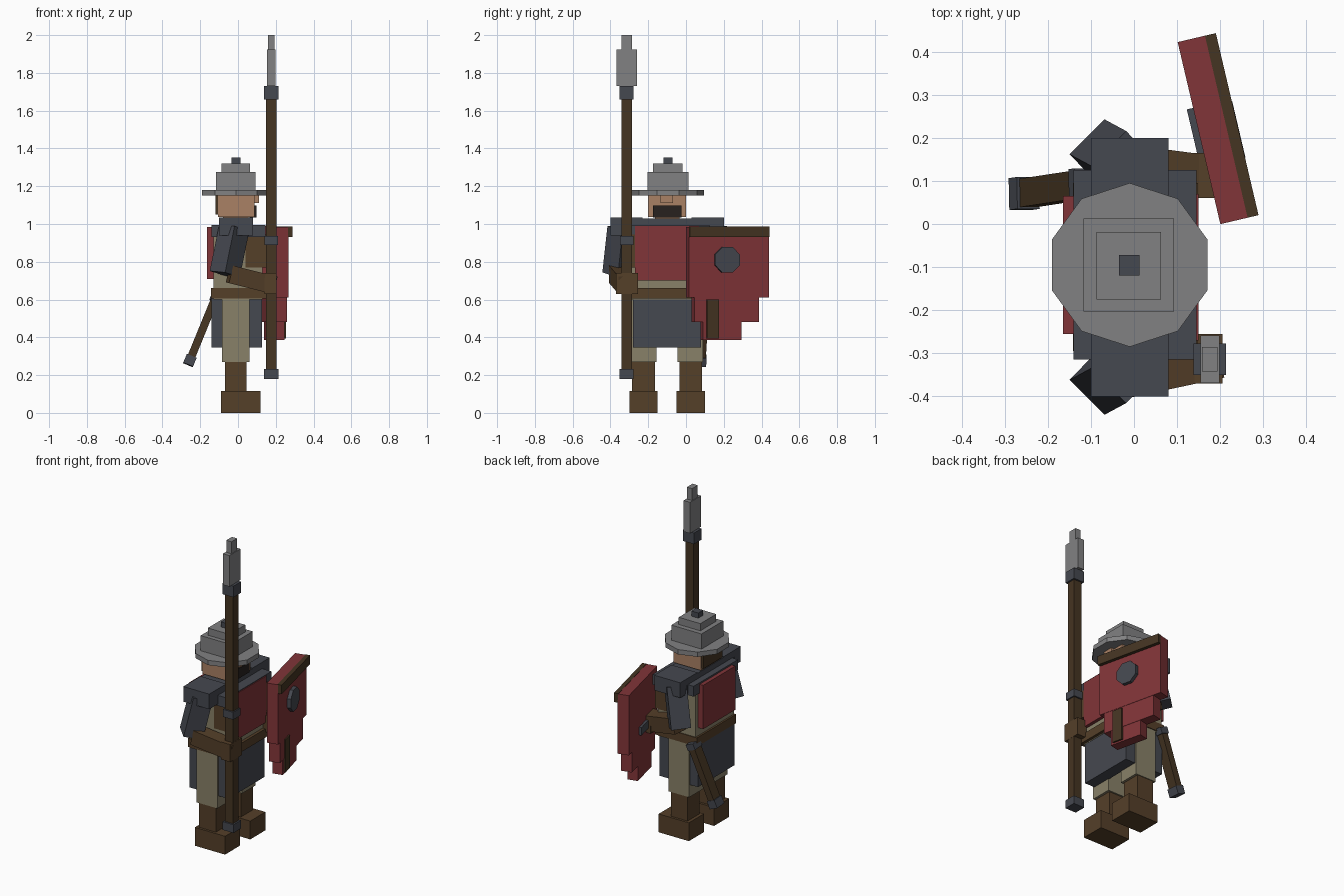
import bpy, math
from mathutils import Vector, Matrix

if "Cube" in bpy.data.objects:
    bpy.data.objects.remove(bpy.data.objects["Cube"])

def mat(name, c):
    m = bpy.data.materials.new(name)
    m.diffuse_color = (*c, 1)
    m.use_nodes = True
    m.node_tree.nodes["Principled BSDF"].inputs["Base Color"].default_value = m.diffuse_color
    return m

DARK = mat("dark_cloth", (0.06, 0.065, 0.08))
STEEL = mat("steel", (0.22, 0.22, 0.225))
RED = mat("red", (0.22, 0.035, 0.04))
LEATHER = mat("leather", (0.09, 0.05, 0.022))
WOOD = mat("wood", (0.06, 0.035, 0.016))
CREAM = mat("linen", (0.25, 0.22, 0.14))
SKIN = mat("skin", (0.40, 0.22, 0.13))
HAIR = mat("hair", (0.02, 0.015, 0.013))
CY = -0.10  # body's mirror plane

def box(name, m, x, y, z, xf=None):
    """Box from (min, max) ranges, with an optional transform."""
    bpy.ops.mesh.primitive_cube_add(size=1)
    o = bpy.context.object
    o.name = name
    o.data.transform(Matrix.Translation([(a + b) / 2 for a, b in (x, y, z)])
                     @ Matrix.Diagonal((x[1] - x[0], y[1] - y[0], z[1] - z[0], 1)))
    if xf is not None:
        o.matrix_world = xf
    o.data.materials.append(m)
    return o

def bar(name, m, a, b, w, d, roll=0):
    """Square bar running from a to b."""
    a, b = Vector(a), Vector(b)
    ax = b - a
    zc = ax.normalized()
    xc = Vector((0, 1, 0)).cross(zc).normalized()
    yc = zc.cross(xc)
    R = Matrix((xc, yc, zc)).transposed().to_4x4()
    return box(name, m, (-w / 2, w / 2), (-d / 2, d / 2), (-ax.length / 2, ax.length / 2),
               Matrix.Translation((a + b) / 2) @ R @ Matrix.Rotation(math.radians(roll), 4, 'Z'))

def prism(name, m, n, r, h, xf):
    bpy.ops.mesh.primitive_cylinder_add(vertices=n, radius=r, depth=h)
    o = bpy.context.object
    o.name = name
    o.matrix_world = xf
    o.data.materials.append(m)
    return o

# legs, shoulders and upper arms, mirrored about the body plane
for s, side in ((-1, "right"), (1, "left")):
    def my(a, b):
        return tuple(sorted((CY + s * a, CY + s * b)))
    box(side + "_boot_foot", LEATHER, (-0.09, 0.12), my(0.05, 0.20), (0, 0.115))
    box(side + "_boot_shaft", LEATHER, (-0.07, 0.045), my(0.065, 0.185), (0.115, 0.27))
    box(side + "_trouser_leg", CREAM, (-0.085, 0.06), my(0.055, 0.19), (0.27, 0.61))
    box(side + "_shoulder", DARK, (-0.10, 0.08), my(0.13, 0.30), (0.94, 1.035))
    box(side + "_side_strap", LEATHER, (0.04, 0.148), my(0.14, 0.195), (0.77, 0.945))
    bar(side + "_sleeve", DARK, (-0.02, CY + s * 0.235, 0.98),
        (-0.07, CY + s * 0.262, 0.735), 0.115, 0.115, 45)

# skirt panels, torso, tabard and belt
box("skirt_front", DARK, (0.055, 0.128), (-0.28, 0.08), (0.345, 0.61))
box("skirt_back", DARK, (-0.14, -0.08), (-0.28, 0.08), (0.345, 0.61))
box("torso", CREAM, (-0.13, 0.13), (-0.29, 0.09), (0.60, 0.95))
box("belt", LEATHER, (-0.142, 0.148), (-0.295, 0.095), (0.605, 0.66))
box("tabard_front", RED, (0.12, 0.15), (-0.27, 0.07), (0.70, 0.99))
box("tabard_back", RED, (-0.165, -0.12), (-0.255, 0.065), (0.71, 0.985))
box("collar", DARK, (-0.14, 0.145), (-0.315, 0.125), (0.93, 0.995))

# head
box("neck", SKIN, (-0.08, 0.055), (-0.165, -0.035), (0.98, 1.05))
box("collar_roll", DARK, (-0.10, 0.08), (-0.24, 0.04), (0.99, 1.03))
box("head", SKIN, (-0.105, 0.088), (-0.20, 0.0), (1.037, 1.16))
box("hair_back", WOOD, (-0.118, -0.10), (-0.195, -0.005), (1.05, 1.16))
box("nose", SKIN, (0.08, 0.11), (-0.135, -0.07), (1.11, 1.15))
box("beard", HAIR, (0.06, 0.098), (-0.175, -0.025), (1.035, 1.098))

# kettle helmet
prism("helmet_brim", STEEL, 10, 0.19, 0.03, Matrix.Translation((-0.01, -0.095, 1.165)))
box("helmet_bowl", STEEL, (-0.117, 0.093), (-0.203, 0.013), (1.18, 1.275))
box("helmet_crown", STEEL, (-0.087, 0.063), (-0.175, -0.018), (1.275, 1.32))
box("helmet_knob", DARK, (-0.035, 0.013), (-0.12, -0.072), (1.32, 1.352))

# forearms and gloves
bar("right_forearm", LEATHER, (-0.045, -0.365, 0.735), (0.19, -0.315, 0.677), 0.095, 0.085)
box("right_glove", LEATHER, (0.14, 0.205), (-0.37, -0.255), (0.63, 0.74))
bar("left_forearm", LEATHER, (-0.05, 0.14, 0.74), (0.18, 0.11, 0.69), 0.095, 0.095)
box("left_glove", LEATHER, (0.13, 0.19), (0.06, 0.165), (0.64, 0.745))

# spear
def spear(name, m, hx, hy, z):
    box(name, m, (0.176 - hx, 0.176 + hx), (-0.314 - hy, -0.314 + hy), z)
spear("spear_shaft", WOOD, 0.028, 0.027, (0.23, 1.66))
spear("spear_butt", DARK, 0.038, 0.037, (0.18, 0.232))
spear("spear_band", DARK, 0.036, 0.036, (0.89, 0.937))
spear("spear_socket", DARK, 0.038, 0.037, (1.66, 1.73))
spear("spear_blade", STEEL, 0.022, 0.055, (1.73, 1.925))
spear("spear_tip", STEEL, 0.018, 0.028, (1.925, 2.0))

# stepped shield, turned about z (local x = outward, y = across)
S = Matrix.Translation((0.185, 0.219, 0)) @ Matrix.Rotation(math.radians(13.2), 4, 'Z')
box("shield_plate", RED, (-0.035, 0.035), (-0.217, 0.217), (0.61, 0.985), S)
box("shield_middle", RED, (-0.033, 0.033), (-0.187, 0.165), (0.48, 0.61), S)
box("shield_point", RED, (-0.031, 0.031), (-0.14, 0.07), (0.385, 0.48), S)
box("shield_top_rim", WOOD, (0.03, 0.056), (-0.217, 0.217), (0.93, 0.987), S)
box("shield_strip", WOOD, (0.025, 0.042), (-0.12, -0.055), (0.395, 0.60), S)
box("shield_grip", DARK, (-0.05, -0.03), (-0.07, 0.06), (0.67, 0.72), S)
prism("shield_boss", DARK, 8, 0.073, 0.05,
      S @ Matrix.Translation((0.032, -0.012, 0.81)) @ Matrix.Rotation(math.pi / 2, 4, 'Y')
      @ Matrix.Rotation(math.pi / 8, 4, 'Z'))

# scabbard hanging behind the left hip
top, tip = Vector((-0.115, 0.092, 0.62)), Vector((-0.26, 0.07, 0.265))
bar("scabbard", WOOD, top, tip, 0.042, 0.066)
bar("scabbard_tip", DARK, tip.lerp(top, 0.10), tip.lerp(top, -0.03), 0.056, 0.074)
bar("scabbard_throat", DARK, top.lerp(tip, 0.08), top.lerp(tip, -0.02), 0.054, 0.074)
